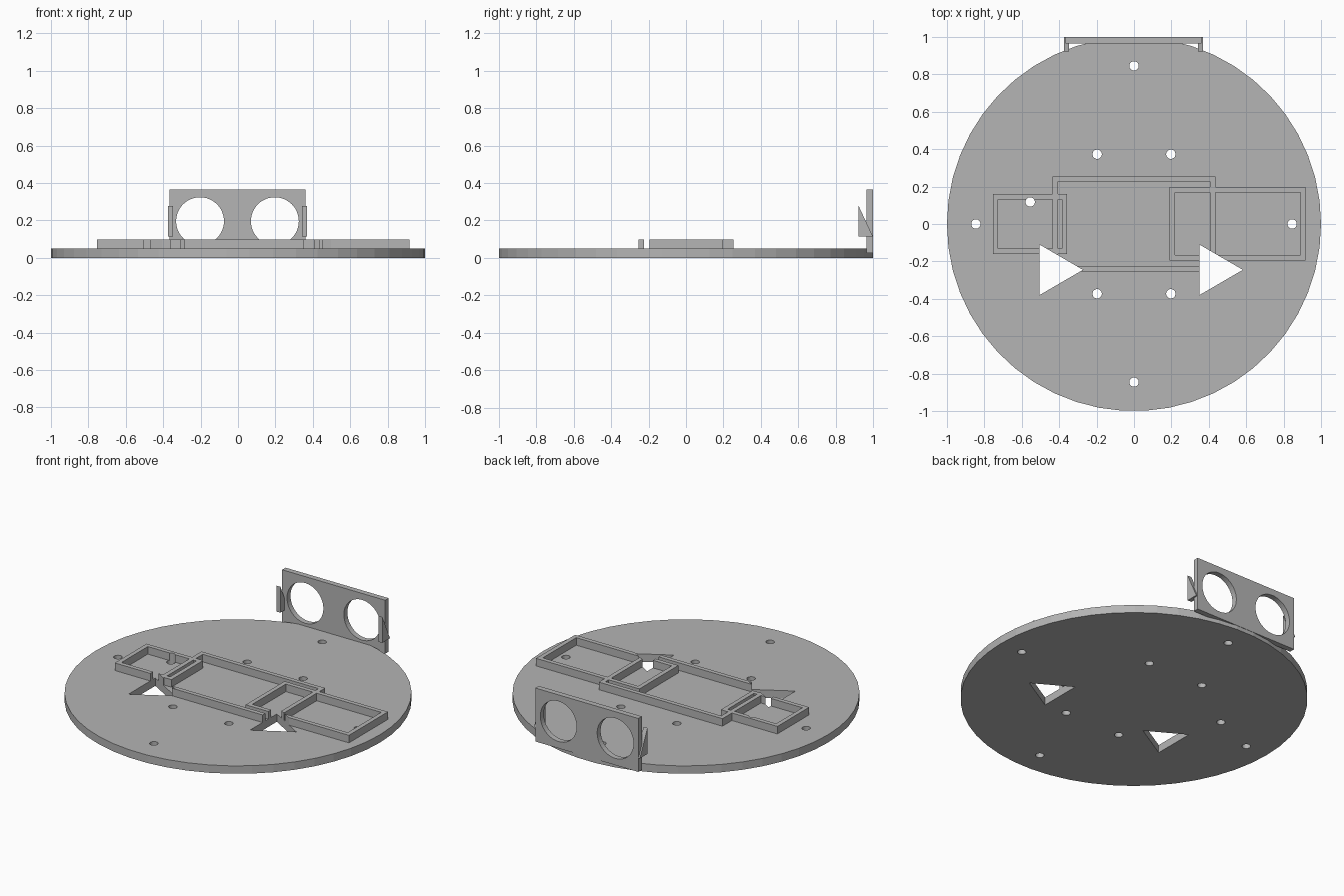
import bpy, bmesh, math
from mathutils import Matrix, Vector

cube = bpy.data.objects.get("Cube")
if cube:
    bpy.data.objects.remove(cube, do_unlink=True)

grey = bpy.data.materials.new("plain grey")
grey.use_nodes = True
grey.diffuse_color = (0.46, 0.46, 0.46, 1)
grey.node_tree.nodes["Principled BSDF"].inputs["Base Color"].default_value = grey.diffuse_color


def prism(name, points, depth, matrix=Matrix()):
    """Extrude a flat outline along +z, then place it with a matrix."""
    bm = bmesh.new()
    face = bm.faces.new([bm.verts.new((x, y, 0)) for x, y in points])
    ext = bmesh.ops.extrude_face_region(bm, geom=[face])
    top = [v for v in ext["geom"] if isinstance(v, bmesh.types.BMVert)]
    bmesh.ops.translate(bm, verts=top, vec=(0, 0, depth))
    bm.transform(matrix)
    bmesh.ops.recalc_face_normals(bm, faces=bm.faces)
    mesh = bpy.data.meshes.new(name)
    bm.to_mesh(mesh)
    bm.free()
    mesh.materials.append(grey)
    obj = bpy.data.objects.new(name, mesh)
    bpy.context.scene.collection.objects.link(obj)
    return obj


def up(z):
    return Matrix.Translation((0, 0, z))


def circle(cx, cy, r, n):
    return [(cx + r * math.cos(math.tau * i / n), cy + r * math.sin(math.tau * i / n))
            for i in range(n)]


def rect(x0, x1, y0, y1):
    return [(x0, y0), (x1, y0), (x1, y1), (x0, y1)]


def combine(target, tools, operation):
    """Apply one boolean per tool and remove the tools."""
    for tool in tools:
        mod = target.modifiers.new("bool", "BOOLEAN")
        mod.operation, mod.solver, mod.object = operation, "EXACT", tool
        bpy.context.view_layer.update()
        graph = bpy.context.evaluated_depsgraph_get()
        mesh = bpy.data.meshes.new_from_object(target.evaluated_get(graph))
        target.modifiers.clear()
        target.data = mesh
        tool.hide_render = True
        bpy.data.objects.remove(tool, do_unlink=True)


T, WALL_TOP = 0.05, 0.098

# Round base plate
base = prism("base_plate", circle(0, 0, 1, 50), T)

# Raised locating frames: centre, left and right trays
WALL = 0.028
frames = []
for x0, x1, y0, y1 in ((-0.435, 0.435, -0.253, 0.255),
                       (-0.755, -0.357, -0.16, 0.16),
                       (0.19, 0.917, -0.195, 0.197)):
    frame = prism("frame", rect(x0, x1, y0, y1), WALL_TOP - T + 0.01, up(T - 0.01))
    hole = prism("pocket", rect(x0 + WALL, x1 - WALL, y0 + WALL, y1 - WALL), 0.3, up(-0.1))
    combine(frame, [hole], "DIFFERENCE")
    frames.append(frame)
combine(base, frames, "UNION")

# Screw holes and triangular openings
spots = [(0.845, 0), (-0.845, 0), (0, 0.845), (0, -0.845), (-0.555, 0.118)]
spots += [(sx * 0.197, sy * 0.373) for sx in (-1, 1) for sy in (-1, 1)]
cutters = [prism("screw_hole", circle(x, y, 0.025, 24), 0.4, up(-0.1)) for x, y in spots]
for x in (-0.505, 0.35):
    cutters.append(prism("triangle_opening",
                         [(x, -0.11), (x, -0.38), (x + 0.232, -0.245)], 0.4, up(-0.1)))
combine(base, cutters, "DIFFERENCE")

# Upright bracket at the back, drawn in x-z and extruded towards the front
stand = Matrix.Rotation(math.pi / 2, 4, "X")
bracket = prism("sensor_bracket", rect(-0.365, 0.36, 0.025, 0.365), 0.035,
                Matrix.Translation((0, 1, 0)) @ stand)
eyes = [prism("round_opening", circle(x, 0.196, 0.128, 48), 0.3,
              Matrix.Translation((0, 1.1, 0)) @ stand) for x in (-0.203, 0.197)]
combine(bracket, eyes, "DIFFERENCE")

# Wedge clips on both ends of the bracket, drawn in y-z and extruded along x
along_x = Matrix((Vector((0, 0, 1, 0)), Vector((1, 0, 0, 0)),
                  Vector((0, 1, 0, 0)), Vector((0, 0, 0, 1))))
for name, x in (("right_clip", -0.375), ("left_clip", 0.342)):
    prism(name, [(0.922, 0.278), (0.922, 0.113), (0.999, 0.113)], 0.028,
          Matrix.Translation((x, 0, 0)) @ along_x)
